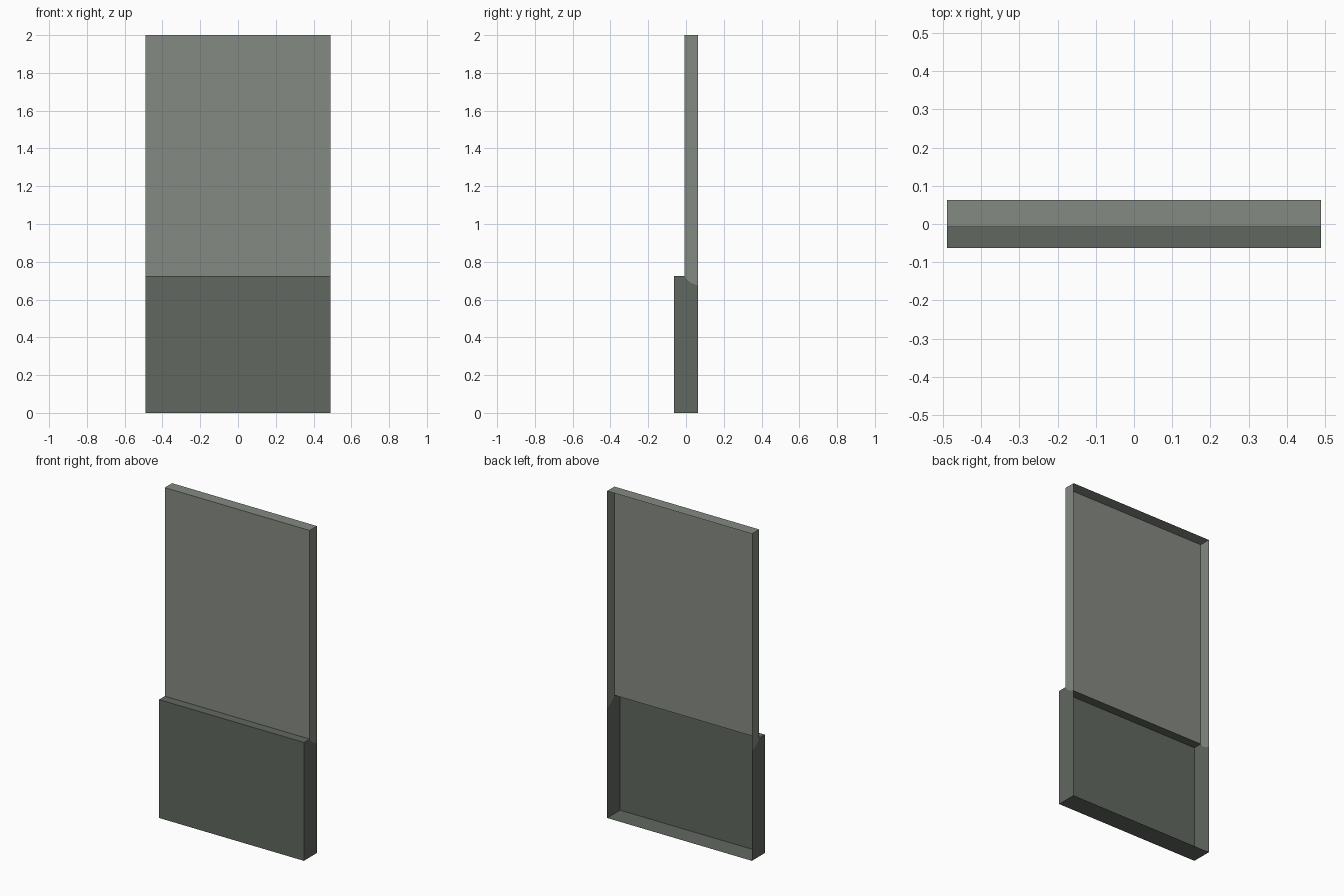
import bpy

if "Cube" in bpy.data.objects:
    bpy.data.objects.remove(bpy.data.objects["Cube"])

W, D, STEP, LEDGE, TOP = 0.49, 0.0625, -0.008, 0.724, 2.0


def material(name, rgb):
    m = bpy.data.materials.new(name)
    m.diffuse_color = (*rgb, 1)
    m.use_nodes = True
    m.node_tree.nodes["Principled BSDF"].inputs["Base Color"].default_value = m.diffuse_color
    return m


def open_shell(name, profile, open_edges, mat):
    """Extrude a (y, z) profile across x with end caps, leaving some edges open."""
    n = len(profile)
    verts = [(x, y, z) for x in (-W, W) for y, z in profile]
    faces = [list(range(n))[::-1], list(range(n, 2 * n))]
    for i in range(n):
        if i not in open_edges:
            j = (i + 1) % n
            faces.append([i, j, n + j, n + i])
    mesh = bpy.data.meshes.new(name)
    mesh.from_pydata(verts, [], faces)
    mesh.materials.append(mat)
    obj = bpy.data.objects.new(name, mesh)
    bpy.context.collection.objects.link(obj)
    return obj


light = material("light_grey_green", (0.235, 0.255, 0.223))
dark = material("dark_grey_green", (0.120, 0.138, 0.117))

# colour seam on the side walls, from the back edge to the ledge
seam = [(D, 0.675), (0.03, 0.686), (0.008, 0.702), (STEP, LEDGE)]

# thick lower wall: bottom, ledge and front, open at back and into the upper wall
open_shell("lower_wall", [(-D, 0), (D, 0)] + seam + [(-D, LEDGE)],
           {1, 2, 3, 4}, dark)

# thin upper wall: top and front, open at back and below
open_shell("upper_wall", seam[::-1] + [(D, TOP), (STEP, TOP)],
           {0, 1, 2, 3}, light)

# outward order check: the upper profile runs the same way round as the lower
